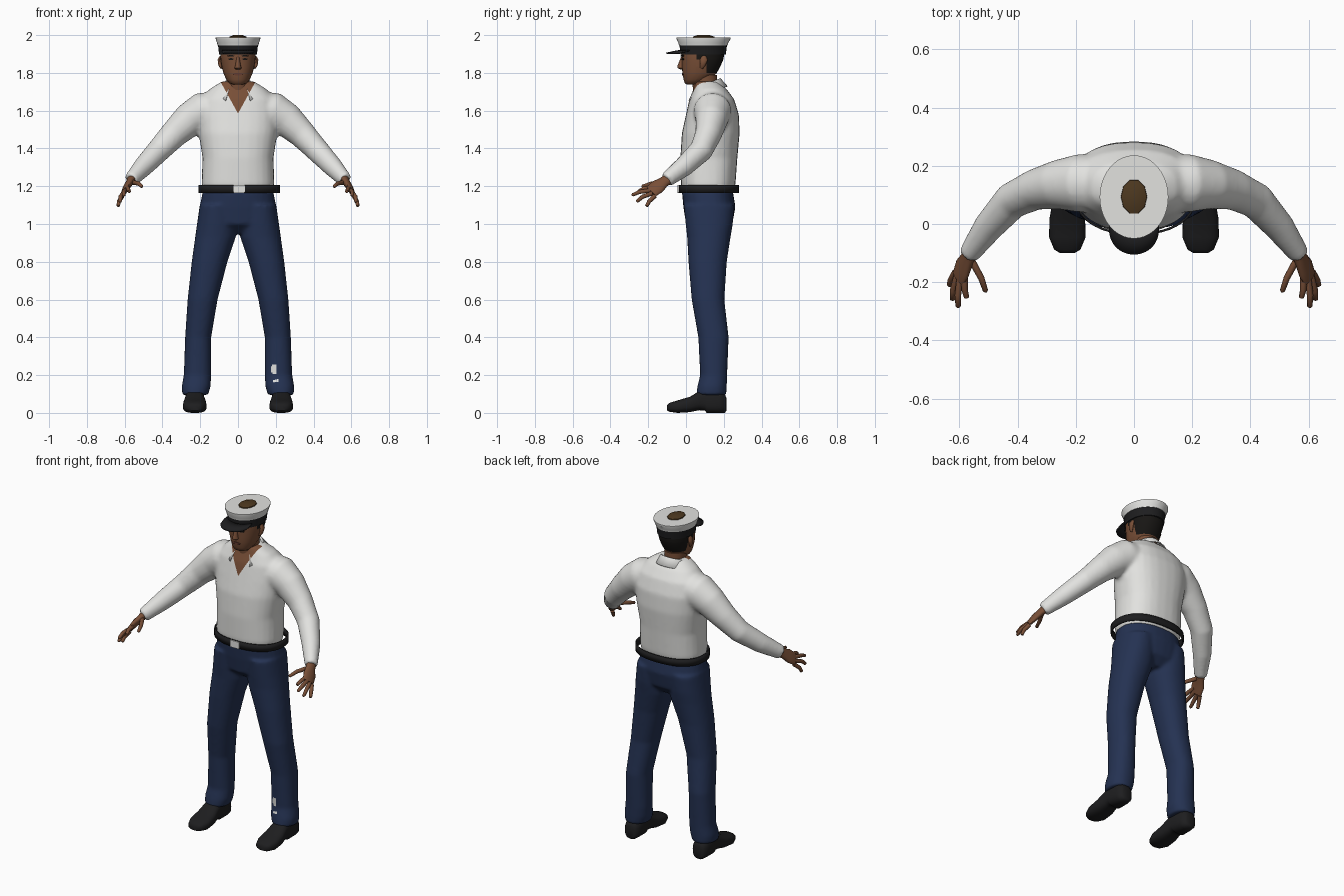
import bpy, bmesh
from math import sin, cos, pi, radians
from mathutils import Vector

cube = bpy.data.objects.get("Cube")
if cube:
    bpy.data.objects.remove(cube, do_unlink=True)


def material(name, r, g, b):
    m = bpy.data.materials.new(name)
    m.use_nodes = True
    m.diffuse_color = (r, g, b, 1)
    node = m.node_tree.nodes["Principled BSDF"]
    node.inputs["Base Color"].default_value = (r, g, b, 1)
    node.inputs["Roughness"].default_value = 0.8
    return m


WHITE = material("white cloth", .76, .76, .74)
NAVY = material("navy cloth", .018, .032, .085)
SKIN = material("brown skin", .19, .078, .038)
LIPS = material("dark lips", .13, .045, .028)
BLACK = material("black leather", .013, .013, .014)
HAIR = material("black hair", .009, .008, .007)
CROWN = material("brown crown", .075, .04, .014)


def loft(bm, sections, n=28, power=2.0, caps=True):
    """Skin a row of superellipse rings given as (centre, u axis, v axis)."""
    rings = []
    for c, u, v in sections:
        ring = []
        for i in range(n):
            a = 2 * pi * i / n
            p, q = [abs(t) ** (2 / power) * (1 if t > 0 else -1) for t in (cos(a), sin(a))]
            ring.append(bm.verts.new(Vector(c) + Vector(u) * p + Vector(v) * q))
        rings.append(ring)
    for lo, hi in zip(rings, rings[1:]):
        for i in range(n):
            j = (i + 1) % n
            bm.faces.new((lo[i], lo[j], hi[j], hi[i]))
    if caps:
        bm.faces.new(rings[0])
        bm.faces.new(rings[-1])


def stack(rows, x=0):
    """Level rings from (z, half width, front y, back y)."""
    return [((x, (f + b) / 2, z), (w, 0, 0), (0, (b - f) / 2, 0)) for z, w, f, b in rows]


def tube(path, radii, side=(0, 0, 1)):
    """Rings square to a path; radii are (along side, across side)."""
    pts = [Vector(p) for p in path]
    out = []
    for i, p in enumerate(pts):
        t = (pts[min(i + 1, len(pts) - 1)] - pts[max(i - 1, 0)]).normalized()
        v = t.cross(Vector(side)).normalized()
        u = v.cross(t)
        out.append((p, u * radii[i][0], v * radii[i][1]))
    return out


def finish(name, bm, mats, voxel=0, thick=0, angle=50):
    bmesh.ops.recalc_face_normals(bm, faces=bm.faces)
    me = bpy.data.meshes.new(name)
    bm.to_mesh(me)
    bm.free()
    for m in mats:
        me.materials.append(m)
    ob = bpy.data.objects.new(name, me)
    bpy.context.collection.objects.link(ob)
    bpy.ops.object.select_all(action='DESELECT')
    ob.select_set(True)
    bpy.context.view_layer.objects.active = ob
    if voxel:
        r = ob.modifiers.new("blend", 'REMESH')
        r.mode, r.voxel_size = 'VOXEL', voxel
        s = ob.modifiers.new("soften", 'SMOOTH')
        s.factor, s.iterations = .5, 5
        for mod in ("blend", "soften"):
            bpy.ops.object.modifier_apply(modifier=mod)
    if thick:
        ob.modifiers.new("thickness", 'SOLIDIFY').thickness = thick
    bpy.ops.object.shade_smooth_by_angle(angle=radians(angle))
    return ob


def paint(ob, planes, rule):
    """Cut clean edges along planes, then colour faces by a rule."""
    bm = bmesh.new()
    bm.from_mesh(ob.data)
    for co, no in planes:
        bmesh.ops.bisect_plane(bm, geom=bm.verts[:] + bm.edges[:] + bm.faces[:],
                               plane_co=co, plane_no=no, dist=1e-5)
    for f in bm.faces:
        f.material_index = rule(f.calc_center_median())
    bm.to_mesh(ob.data)
    bm.free()


def mirror_x(points, s):
    return [(x * s, y, z) for x, y, z in points]


# Shirt: torso and sleeves blended together, with an open V neck
bm = bmesh.new()
loft(bm, stack([(1.165, .185, -.015, .25), (1.21, .193, -.027, .262), (1.35, .188, -.03, .272),
                (1.48, .208, -.022, .284), (1.58, .215, 0, .28), (1.66, .2, .018, .255),
                (1.715, .15, .04, .215), (1.755, .085, .05, .17)]), power=2.4)
ARM = [(.12, .14, 1.6), (.19, .14, 1.595), (.26, .135, 1.55), (.34, .118, 1.475),
       (.42, .08, 1.39), (.5, -.01, 1.305), (.568, -.105, 1.232)]
ARM_R = [(.1, .1), (.102, .1), (.09, .085), (.074, .07), (.063, .063), (.054, .052), (.04, .036)]
for s in (1, -1):
    loft(bm, tube(mirror_x(ARM, s), ARM_R))
shirt = finish("shirt", bm, [WHITE, SKIN], voxel=.011)
paint(shirt, [((0, 0, 1.585), (k, 0, -.55)) for k in (1, -1)],
      lambda c: int(c.y < .1 and c.z > 1.585 and abs(c.x) < (c.z - 1.585) * .55))

# Collar: folded band, open at the front
bm = bmesh.new()
rows = []
for i in range(-14, 15):
    a = radians(i * 10.2)
    drop = .022 * (abs(i) / 14) ** 4
    rows.append([bm.verts.new((w * sin(a), .105 + d * cos(a), z + .03 * cos(a) - k * drop))
                 for w, d, z, k in ((.068, .066, 1.735, 0), (.078, .077, 1.742, 0), (.11, .115, 1.7, 1))])
for p, q in zip(rows, rows[1:]):
    for k in range(2):
        bm.faces.new((p[k], q[k], q[k + 1], p[k + 1]))
finish("collar", bm, [WHITE], thick=.006)

# Trousers: hips and two legs blended, worn through on one shin
bm = bmesh.new()
loft(bm, stack([(.95, .11, .06, .2), (1, .195, 0, .245), (1.09, .203, -.014, .262),
                (1.175, .187, -.022, .248)]), power=2.3)
LEG = [(1.1, .01, .203, -.012, .255), (1, .008, .217, -.002, .248), (.93, .012, .227, .006, .236),
       (.8, .056, .245, .013, .216), (.6, .108, .267, .03, .203), (.4, .142, .28, .065, .226),
       (.2, .142, .287, .075, .218), (.14, .145, .298, .06, .216), (.095, .158, .295, .055, .213)]
for s in (1, -1):
    loft(bm, [((s * (a + b) / 2, (f + r) / 2, z), ((b - a) / 2, 0, 0), (0, (r - f) / 2, 0))
              for z, a, b, f, r in LEG], power=2.2)
trousers = finish("trousers", bm, [NAVY, WHITE], voxel=.01)
paint(trousers, [], lambda c: int(c.y < .14 and (
    ((c.x - .19) / .017) ** 2 + ((c.z - .23) / .027) ** 2 < 1
    or ((c.x - .2) / .016) ** 2 + ((c.z - .17) / .009) ** 2 < 1)))

# Belt: loose band, with a plain buckle plate
bm = bmesh.new()
loft(bm, stack([(z, .216, -.038, .28) for z in (1.165, 1.207)], x=.006), n=48, power=2.3, caps=False)
finish("belt", bm, [BLACK], thick=.008)
bm = bmesh.new()
loft(bm, [((.006, y, 1.186), (.03, 0, 0), (0, 0, .021)) for y in (-.044, -.035)], n=32, power=12)
finish("buckle", bm, [WHITE], angle=30)

# Shoes with hands: paired parts
SHOE = [(-.1, .025, .012, .04), (-.088, .045, .006, .053), (-.045, .063, 0, .066),
        (.02, .061, .004, .085), (.07, .052, .014, .115), (.1, .05, .012, .125),
        (.11, .05, 0, .125), (.175, .049, 0, .12), (.205, .04, 0, .1), (.214, .025, .01, .08)]
PALM = [(.56, -.093, 1.24), (.572, -.118, 1.222), (.588, -.15, 1.198), (.602, -.185, 1.17)]
PALM_R = [(.03, .026), (.03, .02), (.042, .018), (.038, .013)]
FINGERS = [((.558, -.125, 1.222), (.525, -.185, 1.213), (.508, -.235, 1.198)),
           ((.583, -.175, 1.193), (.582, -.225, 1.187), (.574, -.255, 1.17)),
           ((.597, -.185, 1.178), (.605, -.245, 1.17), (.604, -.288, 1.152)),
           ((.608, -.18, 1.162), (.622, -.23, 1.144), (.624, -.262, 1.117)),
           ((.613, -.165, 1.148), (.63, -.195, 1.12), (.635, -.21, 1.092))]
for s, tag in ((1, "left"), (-1, "right")):
    bm = bmesh.new()
    loft(bm, [((s * .229, y, (a + b) / 2), (w, 0, 0), (0, 0, (b - a) / 2)) for y, w, a, b in SHOE],
         power=2.7)
    finish(tag + "_shoe", bm, [BLACK])
    bm = bmesh.new()
    loft(bm, tube(mirror_x(PALM, s), PALM_R, side=(s * -.5, -.3, .8)), n=16)
    for base, mid, tip in FINGERS:
        end = Vector(tip) * .88 + Vector(mid) * .12
        loft(bm, tube(mirror_x([base, mid, end, tip], s),
                      [(.012, .012), (.011, .011), (.009, .009), (.003, .003)], side=(.3, .2, 1)), n=10)
    finish(tag + "_hand", bm, [SKIN])

# Neck
bm = bmesh.new()
loft(bm, stack([(1.64, .06, .05, .17), (1.7, .06, .038, .165), (1.79, .062, .03, .165)]))
finish("neck", bm, [SKIN])

# Head, with the hair cut in as its own colour
bm = bmesh.new()
loft(bm, stack([(1.738, .025, .005, .05), (1.745, .045, -.006, .085), (1.765, .062, -.013, .125),
                (1.795, .076, -.018, .16), (1.83, .086, -.022, .18), (1.87, .092, -.022, .197),
                (1.91, .095, -.026, .205), (1.95, .092, -.015, .2), (1.975, .07, .02, .16)]), power=2.2)
head = finish("head", bm, [SKIN, HAIR])
paint(head, [((0, y, 0), (0, 1, 0)) for y in (.055, .108)] + [((0, 0, z), (0, 0, 1)) for z in (1.8, 1.872)],
      lambda c: int((c.y > .108 and c.z > 1.8) or (c.y > .055 and c.z > 1.872)))

# Face details
bm = bmesh.new()
loft(bm, stack([(1.818, .012, -.03, 0), (1.826, .019, -.045, 0), (1.84, .014, -.044, 0),
                (1.885, .008, -.026, 0)]), n=12)
for s in (1, -1):
    loft(bm, tube([(s * .088, .082, 1.825), (s * .095, .088, 1.84), (s * .098, .095, 1.87),
                   (s * .09, .095, 1.888)], [(.005, .008), (.009, .014), (.01, .02), (.006, .012)],
                  side=(1, 0, 0)), n=12)
finish("nose_and_ears", bm, [SKIN])
bm = bmesh.new()
for s in (1, -1):
    loft(bm, [((s * .037, y, 1.873), (.014, s * .004, 0), (0, 0, .005)) for y in (-.02, -.014)], n=12)
    loft(bm, [((s * .038, y, 1.89), (.02, s * .006, 0), (0, 0, .004)) for y in (-.023, -.015)], n=12)
finish("eyes_and_brows", bm, [HAIR])
bm = bmesh.new()
loft(bm, [((0, y, 1.793), (.026, 0, 0), (0, 0, .007)) for y in (-.021, -.013)], n=16)
finish("mouth", bm, [LIPS])

# Cap: dark band, white crown, peak and the worn centre on top
bm = bmesh.new()
loft(bm, stack([(1.897, .1, -.03, .211), (1.957, .107, -.035, .218)]), n=40)
finish("cap_band", bm, [BLACK])
bm = bmesh.new()
loft(bm, stack([(1.945, .108, -.037, .22), (1.958, .111, -.04, .223), (1.98, .118, -.05, .236),
                (1.987, .118, -.05, .236)]), n=40)
finish("cap_crown", bm, [WHITE], angle=30)
bm = bmesh.new()
loft(bm, stack([(1.98, .047, .03, .157), (1.992, .044, .034, .153), (2, .025, .06, .125)]), n=10)
finish("cap_centre", bm, [CROWN])
bm = bmesh.new()
rows = []
for i in range(-10, 11):
    a = radians(i * 6.2)
    edge = cos(a * 1.4)
    rows.append([bm.verts.new((.094 * sin(a), .06 - .09 * cos(a), 1.922)),
                 bm.verts.new((.098 * sin(a), -.005 - .06 * max(edge, 0), 1.916)),
                 bm.verts.new((.096 * sin(a), -.02 - .085 * max(edge, 0) ** .6, 1.907))])
for p, q in zip(rows, rows[1:]):
    for k in range(2):
        bm.faces.new((p[k], q[k], q[k + 1], p[k + 1]))
finish("cap_peak", bm, [BLACK], thick=.008)
